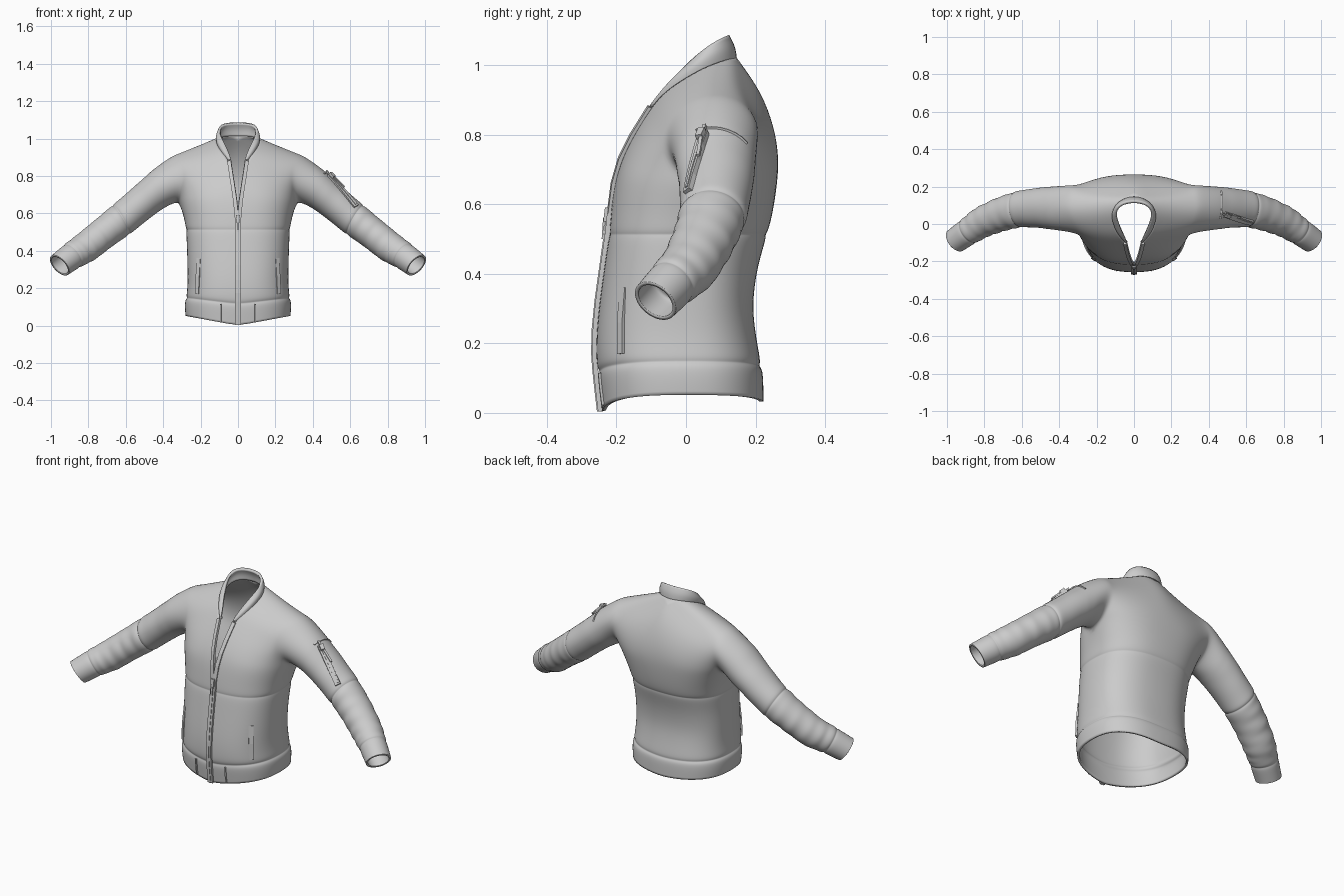
import bpy, bmesh
from math import sin, cos, pi
from mathutils import Vector as V

if "Cube" in bpy.data.objects:
    bpy.data.objects.remove(bpy.data.objects["Cube"])

M = 7  # columns in each quarter of the body


def grid_mesh(name, grids, subsurf=2, thick=0.0, mirror=True, smooth=True, caps=False):
    """Join grids of points into one mesh; each grid is (rows, closed)."""
    bm = bmesh.new()
    for rows, closed in grids:
        vs = [[bm.verts.new(p) for p in r] for r in rows]
        n = len(rows[0])
        for a, b in zip(vs, vs[1:]):
            for j in range(n if closed else n - 1):
                k = (j + 1) % n
                bm.faces.new((a[j], a[k], b[k], b[j]))
        if caps:
            bm.faces.new(vs[0])
            bm.faces.new(vs[-1])
    bmesh.ops.remove_doubles(bm, verts=bm.verts, dist=1e-4)
    bmesh.ops.recalc_face_normals(bm, faces=bm.faces)
    back = max(bm.faces, key=lambda f: f.calc_center_median().y)
    if not caps and back.normal.y < 0:
        bmesh.ops.reverse_faces(bm, faces=bm.faces)
    me = bpy.data.meshes.new(name)
    bm.to_mesh(me)
    bm.free()
    for p in me.polygons:
        p.use_smooth = smooth
    ob = bpy.data.objects.new(name, me)
    bpy.context.collection.objects.link(ob)
    if mirror:
        ob.modifiers.new("mirror", 'MIRROR').merge_threshold = 0.0005
    if subsurf:
        s = ob.modifiers.new("subsurf", 'SUBSURF')
        s.levels = s.render_levels = subsurf
    if thick:
        s = ob.modifiers.new("thickness", 'SOLIDIFY')
        s.thickness, s.offset = thick, -1
    return ob


def ribbon(name, path, normals, width, depth, mirror=False):
    """Flat strip with a box section that follows a path."""
    path = [V(p) for p in path]
    rows = []
    for i, p in enumerate(path):
        n = V(normals[i] if isinstance(normals, list) else normals).normalized()
        t = path[min(i + 1, len(path) - 1)] - path[max(i - 1, 0)]
        s = t.cross(n).normalized() * width / 2
        d = n * depth / 2
        rows.append([p - s - d, p + s - d, p + s + d, p - s + d])
    return grid_mesh(name, [(rows, True)], 0, 0, mirror, False, True)


def row(L, A, T=pi / 2, e=0.8):
    """Curved row of points from centre line L out to side point A."""
    pts = []
    for j in range(M + 1):
        th = T * j / M
        fx = (sin(th) / sin(T)) ** e
        fy = max(0, (cos(th) - cos(T)) / (1 - cos(T))) ** e
        pts.append(V((L[0] + (A[0] - L[0]) * fx, A[1] + (L[1] - A[1]) * fy,
                      L[2] + (A[2] - L[2]) * fx)))
    return pts


# Lower body: z, half width, front y, back y (tight rows make seams)
BODY = [(0.0, .282, -.243, .224), (.05, .286, -.249, .224), (.105, .285, -.255, .222),
        (.115, .272, -.247, .21), (.125, .278, -.257, .216), (.17, .273, -.26, .209),
        (.24, .27, -.258, .198), (.32, .272, -.25, .192), (.42, .274, -.236, .206),
        (.505, .279, -.224, .233), (.513, .274, -.218, .229), (.521, .281, -.222, .237),
        (.57, .288, -.217, .25)]
lower = []
for z, w, yf, yb in BODY:
    f = max(0, 1 - z / 0.3)
    k = min(1, max(0, (z - .4) / .26))
    A = (w, -.01 + .08 * k * k, z + .052 * f)
    lower.append(row((0, yf, z), A) + row((0, yb, z + .03 * f), A)[-2::-1])

# Chest and back panels from armpit to shoulder seam
NECK, TIP, PIT = (.12, .065, 1.0), (.365, .085, .908), (.315, .07, .66)
FL = [(.012, -.205, .66), (.022, -.185, .73), (.033, -.15, .80), (.045, -.10, .88),
      (.085, -.06, .925), (.112, 0, .965), NECK]
FA = [PIT, (.312, 0, .69), (.305, -.045, .745), (.305, -.052, .80),
      (.315, -.032, .85), (.338, .015, .892), TIP]
BL = [(0, .264, .66), (0, .268, .74), (0, .254, .83), (0, .217, .93),
      (0, .155, 1.02), (.08, .13, 1.02), NECK]
BA = [PIT, (.325, .135, .69), (.332, .188, .745), (.338, .212, .80),
      (.343, .203, .85), (.353, .155, .892), TIP]


def panel(Ls, As):
    return [row(l, a, pi / 2 * (1 - .115 * k), .8 + .033 * k)
            for k, (l, a) in enumerate(zip(Ls, As))]


front, rear = panel(FL, FA), panel(BL, BA)
lower.append(front[0] + rear[0][-2::-1])

# Sleeve keys: top x,z  bottom x,z  centre y  half depth
KEYS = [(.45, .838, .39, .632, .085, .117), (.55, .748, .46, .583, .087, .108),
        (.66, .652, .57, .495, .08, .097), (.76, .568, .675, .422, .05, .09),
        (.86, .486, .765, .352, .01, .083), (.93, .432, .842, .314, -.04, .073),
        (1.0, .372, .908, .272, -.088, .068)]
C = [V(((a + c) / 2, y, (b + d) / 2)) for a, b, c, d, y, h in KEYS]
U = [V(((a - c) / 2, 0, (b - d) / 2)) for a, b, c, d, y, h in KEYS]
W = []
for i, k in enumerate(KEYS):
    v = (C[min(i + 1, 6)] - C[max(i - 1, 0)]).cross(U[i]).normalized()
    W.append((v if v.y > 0 else -v) * k[5])


def sleeve_point(t, a, r=1.04):
    i = min(int(t), 5)
    c, u, v = (q[i].lerp(q[i + 1], t - i) for q in (C, U, W))
    return c - u * r * cos(a) - v * r * sin(a)


def fold(t, a):
    if abs(t - 2.1) < .01 or abs(t - 5) < .01:
        return 0.97
    if 2.2 < t < 4.9:
        return 1.045 + .05 * sin(t * 11 + 1.8 * sin(a + .5)) * (.6 + .4 * cos(2 * a + t))
    return 1.04 + (.012 * sin(7 * t + 2 * a) if .5 < t < 2 else .02 * (t in (2.05, 4.93)))


ts = [0, .3, .6, 1, 1.4, 1.8, 2.05, 2.1, 2.15] + [2.35 + .2 * i for i in range(13)] \
    + [4.93, 5, 5.07, 5.5, 5.95, 6]
armhole = [V(p) for p in FA + BA[-2:0:-1]]
sleeve = [armhole] + [[sleeve_point(t, pi * i / 6, fold(t, pi * i / 6)) for i in range(12)] for t in ts]

grid_mesh("jacket_body_and_sleeves",
          [(lower, False), (front, False), (rear, False), (sleeve, True)], 2, .011)

# Collar: neckline, bulging middle, top edge
base = [V(p) for p in FL[3:]] + [V(BL[5]), V(BL[4])]
top = [V(p) for p in [(.034, -.102, .885), (.057, -.055, .945), (.087, 0, 1.003),
                      (.112, .06, 1.055), (.083, .112, 1.083), (0, .13, 1.088)]]
out = [V(p) for p in [(.002, -.006, 0), (.01, -.01, .006), (.017, -.006, .004),
                      (.012, 0, 0), (.006, .006, 0), (0, .008, 0)]]
mid = [(a + b) / 2 + o for a, b, o in zip(base, top, out)]
base = [b + V((0, 0, -.006)) for b in base]
grid_mesh("collar", [([base, mid, top], False)], 2, .014)

# Closed front zip, raised teeth and slider
zip_path = [(0, yf - .003, z + .004) for z, w, yf, yb in BODY if z not in (.115, .513)]
ribbon("front_zip_tape", zip_path, (0, -1, 0), .03, .014)
ribbon("front_zip_teeth", [(0, y - .006, z) for _, y, z in zip_path], (0, -1, 0), .009, .008)
ribbon("zip_slider", [(0, -.231, .55), (0, -.226, .59)], (0, -1, 0), .02, .014)
ribbon("zip_pull", [(0, -.24, .50), (0, -.236, .56)], (0, -1, 0), .01, .005)

# Open zip edges up to the collar
edge = [(.006, -.219, .575)] + [(x + .002, y - .003, z) for x, y, z in FL[:4]]
ribbon("open_zip_edge", edge, (.2, -1, .25), .02, .014, True)

# Slanted hand pockets and hem tabs
ribbon("hand_pocket_welt", [(.217, -.186, .17), (.213, -.186, .26), (.207, -.178, .36)],
       (.6, -.8, 0), .024, .014, True)
ribbon("hem_tab_seam", [(.092, -.237, .022), (.092, -.243, .07), (.092, -.247, .115)],
       (.25, -1, 0), .007, .012, True)


# Zipped pocket on one upper sleeve
def on_sleeve(t0, t1, d0, d1, r, n=5):
    pts, nor = [], []
    for i in range(n):
        f = i / (n - 1)
        t, a = t0 + (t1 - t0) * f, pi - d0 - (d1 - d0) * f
        p = sleeve_point(t, a, r)
        pts.append(p)
        nor.append(p - sleeve_point(t, a, 0))
    return pts, nor


ribbon("sleeve_pocket_welt", *on_sleeve(.35, 1.95, .3, .85, 1.03), .03, .016)
ribbon("sleeve_pocket_zip", *on_sleeve(.2, 1.9, .25, .8, 1.1), .01, .01)
ribbon("sleeve_zip_slider", *on_sleeve(.4, .6, .3, .38, 1.17, 2), .022, .018)
ribbon("sleeve_zip_pull", *on_sleeve(.6, 1.15, .33, .42, 1.18), .011, .007)
ribbon("sleeve_pocket_top_seam", *on_sleeve(.15, .3, .5, -.9, 1.0, 8), .008, .008)
